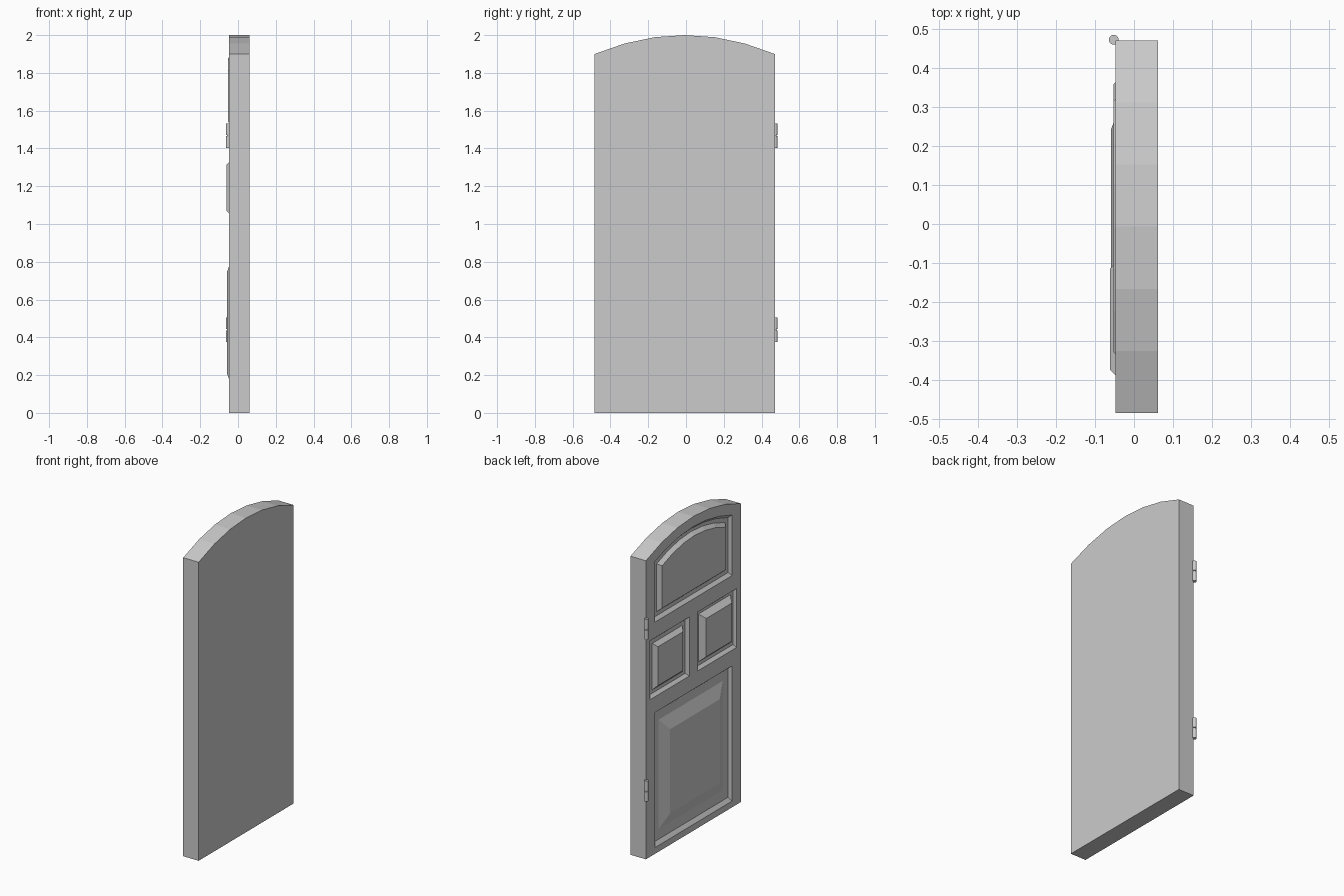
import bpy, bmesh

if "Cube" in bpy.data.objects:
    bpy.data.objects.remove(bpy.data.objects["Cube"])

FACE, BACK, FLOOR = -0.047, 0.062, -0.029
MID = -0.007          # door centre line in y
ARC_STEPS = 6


def rect(y0, y1, z0, z1):
    return [(y0, z0), (y1, z0), (y1, z1), (y0, z1)]


def arched(half, z0, z_side, z_apex):
    """Rectangle outline with a faceted segmental arch on top."""
    pts = [(MID - half, z0), (MID + half, z0)]
    for i in range(ARC_STEPS + 1):
        t = 1 - 2 * i / ARC_STEPS
        pts.append((MID + half * t, z_apex - (z_apex - z_side) * t * t))
    return pts


def loft(name, rings):
    """Closed solid through (x, outline) rings."""
    bm = bmesh.new()
    loops = [[bm.verts.new((x, y, z)) for y, z in pts] for x, pts in rings]
    n = len(loops[0])
    for a, b in zip(loops, loops[1:]):
        for i in range(n):
            j = (i + 1) % n
            bm.faces.new((a[i], a[j], b[j], b[i]))
    bm.faces.new(loops[0])
    bm.faces.new(loops[-1])
    bmesh.ops.recalc_face_normals(bm, faces=bm.faces)
    me = bpy.data.meshes.new(name)
    bm.to_mesh(me)
    bm.free()
    ob = bpy.data.objects.new(name, me)
    bpy.context.collection.objects.link(ob)
    return ob


# Arched door slab
outline = arched(0.477, 0, 1.9, 2.0)
door = loft("door_slab", [(FACE, outline), (BACK, outline)])

# Each panel: recess outer, recess floor, raised base, raised top, top height
panels = {
    "upper_arched_panel": (
        arched(0.39, 1.475, 1.86, 1.935), arched(0.375, 1.495, 1.845, 1.918),
        arched(0.343, 1.52, 1.825, 1.898), arched(0.322, 1.54, 1.81, 1.878), 0.005),
    "middle_left_panel": (
        rect(0.034, 0.43, 1.0, 1.375), rect(0.049, 0.415, 1.018, 1.36),
        rect(0.08, 0.381, 1.04, 1.335), rect(0.104, 0.357, 1.064, 1.311), 0.006),
    "middle_right_panel": (
        rect(-0.442, -0.047, 1.0, 1.375), rect(-0.43, -0.06, 1.018, 1.36),
        rect(-0.405, -0.083, 1.04, 1.345), rect(-0.373, -0.115, 1.07, 1.313), 0.015),
    "lower_panel": (
        rect(-0.394, 0.38, 0.04, 0.9), rect(-0.38, 0.366, 0.065, 0.885),
        rect(-0.33, 0.316, 0.13, 0.825), rect(-0.257, 0.243, 0.21, 0.745), 0.012),
}

for name, (outer, floor, base, top, height) in panels.items():
    # Sunken recess cut from the face
    cutter = loft(name + "_cutter", [(FACE - 0.02, outer), (FACE, outer), (FLOOR, floor)])
    cutter.hide_render = True
    mod = door.modifiers.new(name, 'BOOLEAN')
    mod.operation = 'DIFFERENCE'
    mod.solver = 'EXACT'
    mod.object = cutter
    bpy.context.view_layer.objects.active = door
    bpy.ops.object.modifier_apply(modifier=mod.name)
    bpy.data.objects.remove(cutter)
    # Raised field with sloped border
    loft(name, [(FLOOR + 0.002, base), (FLOOR, base), (FACE - height, top)])


def barrel(name, z0, z1, radius):
    bpy.ops.mesh.primitive_cylinder_add(
        vertices=16, radius=radius, depth=z1 - z0, location=(-0.052, 0.472, (z0 + z1) / 2))
    bpy.context.object.name = name
    bpy.ops.object.shade_smooth_by_angle()


# Two-knuckle hinges
for label, z in (("lower", 0.375), ("upper", 1.403)):
    barrel(label + "_hinge_bottom_knuckle", z, z + 0.062, 0.0125)
    barrel(label + "_hinge_top_knuckle", z + 0.068, z + 0.13, 0.0125)
    barrel(label + "_hinge_pin", z + 0.005, z + 0.125, 0.006)
